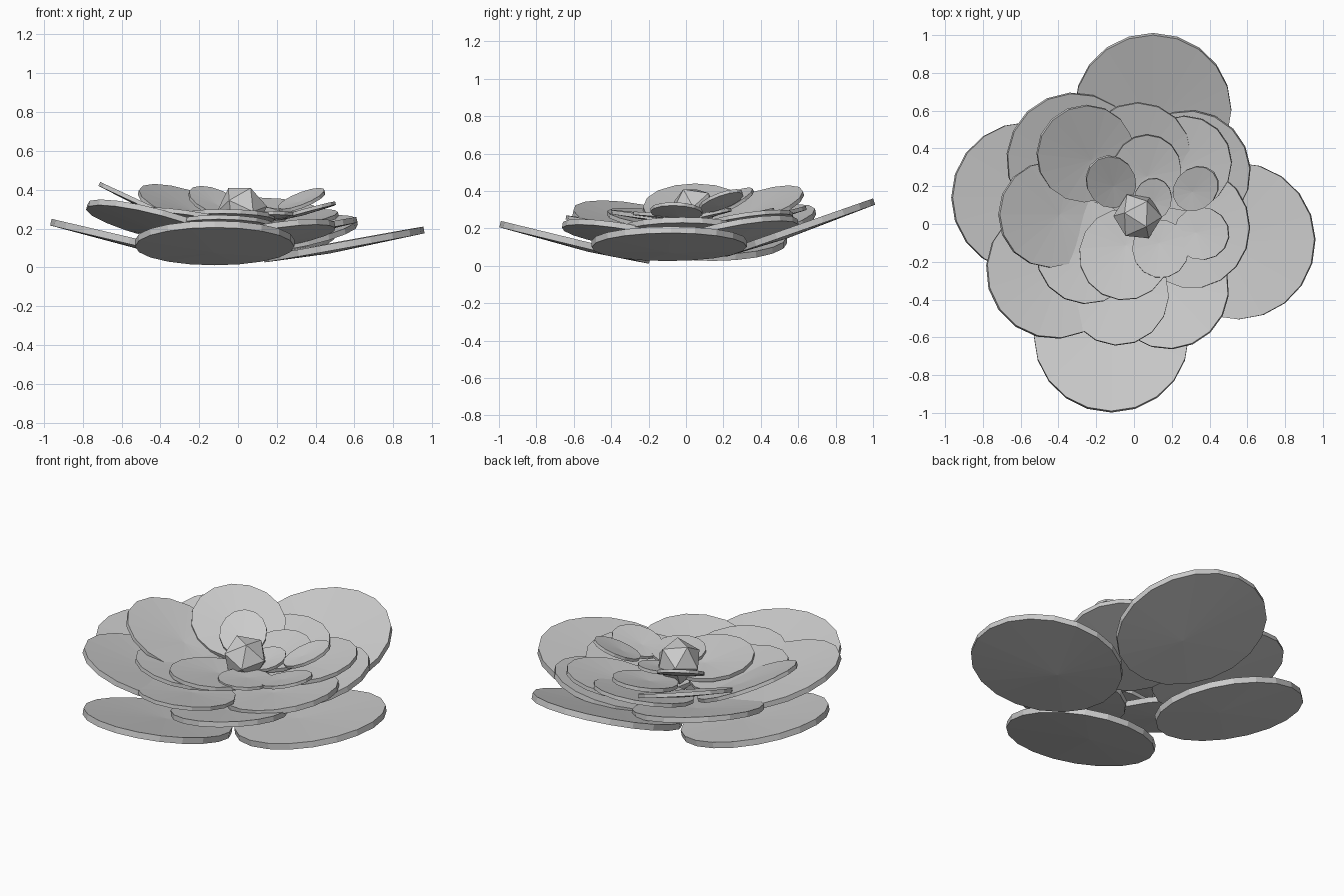
import bpy, bmesh, math
from mathutils import Vector


def petal(name, tip, base, half_width, sides, thick, sag):
    """Thin, slightly cupped oval leaf running from its inner base up to its tip."""
    tip, base = Vector(tip), Vector(base)
    mid = (tip + base) / 2
    along = (tip - base) / 2
    across = Vector((0, 0, 1)).cross(along).normalized() * half_width
    normal = along.cross(across).normalized()
    bm = bmesh.new()
    rings, hubs = [], []
    for depth in (0, thick):
        ring = []
        for i in range(sides):
            a = 2 * math.pi * i / sides
            ring.append(bm.verts.new(mid + along * math.cos(a)
                                     + across * math.sin(a) - normal * depth))
        rings.append(ring)
        hubs.append(bm.verts.new(mid - along * 0.2 - normal * (depth + sag)))
    top, bottom = rings
    for i in range(sides):
        j = (i + 1) % sides
        bm.faces.new((top[i], top[j], hubs[0]))
        bm.faces.new((bottom[j], bottom[i], hubs[1]))
        bm.faces.new((top[j], top[i], bottom[i], bottom[j]))
    bmesh.ops.recalc_face_normals(bm, faces=bm.faces)
    me = bpy.data.meshes.new(name)
    bm.to_mesh(me)
    bm.free()
    ob = bpy.data.objects.new(name, me)
    bpy.context.collection.objects.link(ob)


# Each petal: tip, base, half width
outer = [
    ((0.955, -0.08, 0.21), (0.13, -0.10, 0.06), 0.415),
    ((-0.12, -0.99, 0.24), (-0.12, -0.19, 0.045), 0.41),
    ((-0.96, 0.14, 0.25), (-0.15, 0.14, 0.06), 0.40),
    ((0.10, 1.0, 0.36), (0.10, 0.20, 0.08), 0.415),
]
middle = [
    ((-0.56, 0.59, 0.33), (-0.06, 0.07, 0.12), 0.36),
    ((-0.71, -0.45, 0.35), (-0.13, -0.04, 0.13), 0.36),
    ((0.52, 0.50, 0.27), (0.04, 0.03, 0.10), 0.33),
    ((0.40, -0.57, 0.25), (-0.04, -0.11, 0.11), 0.32),
    ((0.61, -0.02, 0.26), (0.00, -0.02, 0.15), 0.32),
]
inner = [
    ((-0.10, -0.64, 0.27), (-0.07, -0.10, 0.18), 0.27),
    ((-0.45, -0.33, 0.31), (-0.04, 0.03, 0.20), 0.27),
    ((-0.71, 0.05, 0.44), (-0.17, 0.05, 0.19), 0.28),
    ((-0.43, 0.55, 0.43), (-0.08, 0.19, 0.21), 0.26),
    ((0.02, 0.64, 0.32), (0.02, 0.10, 0.18), 0.28),
    ((0.44, 0.50, 0.30), (0.09, 0.14, 0.20), 0.25),
    ((0.07, 0.47, 0.31), (0.07, 0.10, 0.23), 0.18),
    ((-0.08, -0.40, 0.30), (-0.02, 0.08, 0.24), 0.24),
]
core = [
    ((0.50, -0.07, 0.34), (0.21, -0.03, 0.26), 0.14),
    ((0.18, -0.28, 0.29), (0.10, 0.02, 0.26), 0.15),
    ((0.42, 0.27, 0.41), (0.23, 0.10, 0.30), 0.11),
    ((-0.19, 0.34, 0.42), (-0.05, 0.10, 0.27), 0.13),
    ((0.12, 0.24, 0.31), (0.08, 0.02, 0.26), 0.10),
]
for label, layer, sides, thick, sag in (("outer", outer, 20, 0.035, 0.015),
                                        ("middle", middle, 18, 0.03, 0.02),
                                        ("inner", inner, 16, 0.022, 0.015),
                                        ("core", core, 14, 0.018, 0.008)):
    for n, (tip, base, w) in enumerate(layer):
        petal(f"{label}_petal_{n + 1}", tip, base, w, sides, thick, sag)

# Faceted bud in the middle
bpy.ops.mesh.primitive_ico_sphere_add(subdivisions=1, radius=0.13,
                                      location=(0.02, 0.04, 0.30),
                                      rotation=(0.5, 0.3, 0.2))
bpy.context.object.name = "centre_bud"
